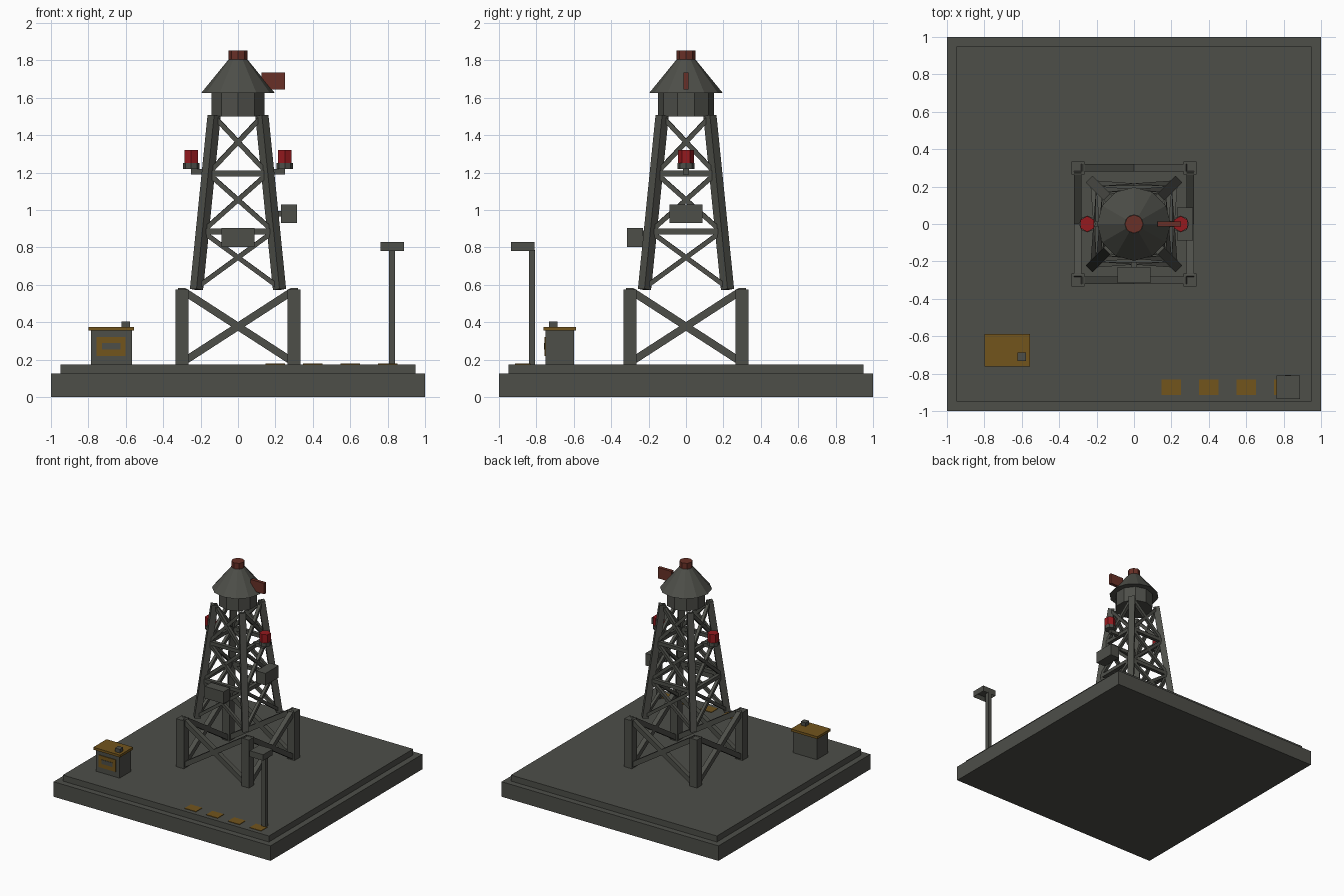
import bpy, bmesh, math
from mathutils import Vector

if "Cube" in bpy.data.objects:
    bpy.data.objects.remove(bpy.data.objects["Cube"])


def material(name, rgb):
    m = bpy.data.materials.new(name)
    m.use_nodes = True
    m.diffuse_color = (*rgb, 1)
    m.node_tree.nodes["Principled BSDF"].inputs["Base Color"].default_value = (*rgb, 1)
    return m


GREY = material("weathered grey", (.075, .077, .066))
OCHRE = material("ochre paint", (.17, .09, .012))
RED = material("signal red", (.3, .01, .013))
RUST = material("rust", (.14, .03, .02))


def finish(name, bm, mat):
    mesh = bpy.data.meshes.new(name)
    bm.to_mesh(mesh)
    bm.free()
    mesh.materials.append(mat)
    obj = bpy.data.objects.new(name, mesh)
    bpy.context.collection.objects.link(obj)
    return obj


def box(name, centre, size, mat=GREY, recess=0):
    bm = bmesh.new()
    bmesh.ops.create_cube(bm, size=1)
    bmesh.ops.scale(bm, vec=size, verts=bm.verts)
    if recess:
        bm.normal_update()
        bottom = [f for f in bm.faces if f.normal.z < -.9]
        bmesh.ops.inset_region(bm, faces=bottom, thickness=.025)
        bmesh.ops.translate(bm, vec=(0, 0, recess), verts=bottom[0].verts)
    obj = finish(name, bm, mat)
    obj.location = centre
    return obj


def beam(name, a, b, thick):
    # Square bar running from a to b
    a, b = Vector(a), Vector(b)
    obj = box(name, (a + b) / 2, (thick, thick, (b - a).length))
    obj.rotation_euler = (b - a).to_track_quat('Z', 'Y').to_euler()
    return obj


def drum(name, centre, r1, r2, z0, z1, sides, mat=GREY):
    bm = bmesh.new()
    bmesh.ops.create_cone(bm, cap_ends=True, segments=sides, radius1=r1, radius2=r2, depth=z1 - z0)
    # Put a corner on the y axis
    turn = bpy.data.objects
    obj = finish(name, bm, mat)
    obj.location = (*centre, (z0 + z1) / 2)
    first = obj.data.vertices[0].co
    obj.rotation_euler.z = math.pi / 2 - math.atan2(first.y, first.x)
    return obj


# Ground slabs
box("base_slab", (0, 0, .0625), (2, 2, .125))
box("upper_slab", (0, 0, .15), (1.9, 1.9, .05))


# Tower frame
def spread(z):
    return .222 - (z - .575) * .102


def on_side(side, u, d, z):
    # Point at offset u along one of the four sides, d out from the axis
    return [(u, -d, z), (d, u, z), (-u, d, z), (-d, -u, z)][side]


LEVELS = [.585, .885, 1.195, 1.5]
for i, side in enumerate(["front", "left", "back", "right"]):
    # Footing post, leg and crossed footing braces
    box(side + "_footing_post", on_side(i, .3, .3, .375), (.07, .07, .4))
    beam(side + "_leg", on_side(i, spread(.575), spread(.575), .575),
         on_side(i, spread(1.5), spread(1.5), 1.505), .05)
    for s in (-1, 1):
        beam(side + "_footing_brace", on_side(i, -.29 * s, .3, .19), on_side(i, .29 * s, .3, .565), .04)
    # Crossed braces between the legs
    for lo, hi in zip(LEVELS, LEVELS[1:]):
        for s in (-1, 1):
            beam(side + "_cross_brace", on_side(i, -s * spread(lo), spread(lo), lo),
                 on_side(i, s * spread(hi), spread(hi), hi), .025)
    for z in LEVELS[1:3]:
        beam(side + "_rail", on_side(i, -spread(z), spread(z), z), on_side(i, spread(z), spread(z), z), .03)

# Tank, roof, cap and vane
drum("tank", (0, 0), .15, .15, 1.5, 1.63, 10)
drum("tank_roof", (0, 0), .197, .05, 1.625, 1.805, 12)
drum("roof_cap", (0, 0), .05, .05, 1.8, 1.853, 8, RUST)
box("vane", (.188, 0, 1.69), (.125, .027, .09), RUST)

# Warning lights on brackets
for s, side in ((-1, "right"), (1, "left")):
    box(side + "_light_bracket", (s * .2, 0, 1.205), (.1, .03, .03))
    drum(side + "_light_base", (s * .25, 0), .045, .045, 1.22, 1.25, 8)
    drum(side + "_light", (s * .25, 0), .043, .043, 1.25, 1.32, 6, RED)

# Equipment boxes
box("front_equipment_box", (0, -.272, .853), (.175, .085, .1))
box("front_box_mount", (0, -.21, .875), (.03, .06, .03))
box("left_equipment_box", (.272, 0, .98), (.085, .175, .1))
box("left_box_mount", (.205, 0, .98), (.07, .03, .03))

# Control hut
box("hut_body", (-.676, -.675, .265), (.22, .15, .18))
box("hut_roof", (-.678, -.675, .365), (.245, .175, .02), OCHRE)
box("hut_vent", (-.6, -.71, .39), (.045, .045, .03))
box("hut_panel", (-.678, -.752, .27), (.155, .008, .1), OCHRE)
box("hut_panel_slot", (-.678, -.755, .272), (.1, .008, .035))

# Lamp post
box("lamp_post", (.823, -.823, .48), (.033, .033, .61))
box("lamp_head", (.825, -.873, .805), (.125, .125, .05), recess=.03)

# Painted ground marks
for k in range(4):
    box("ground_mark", (.2 + .2 * k, -.873, .176), (.105, .083, .006), OCHRE)
